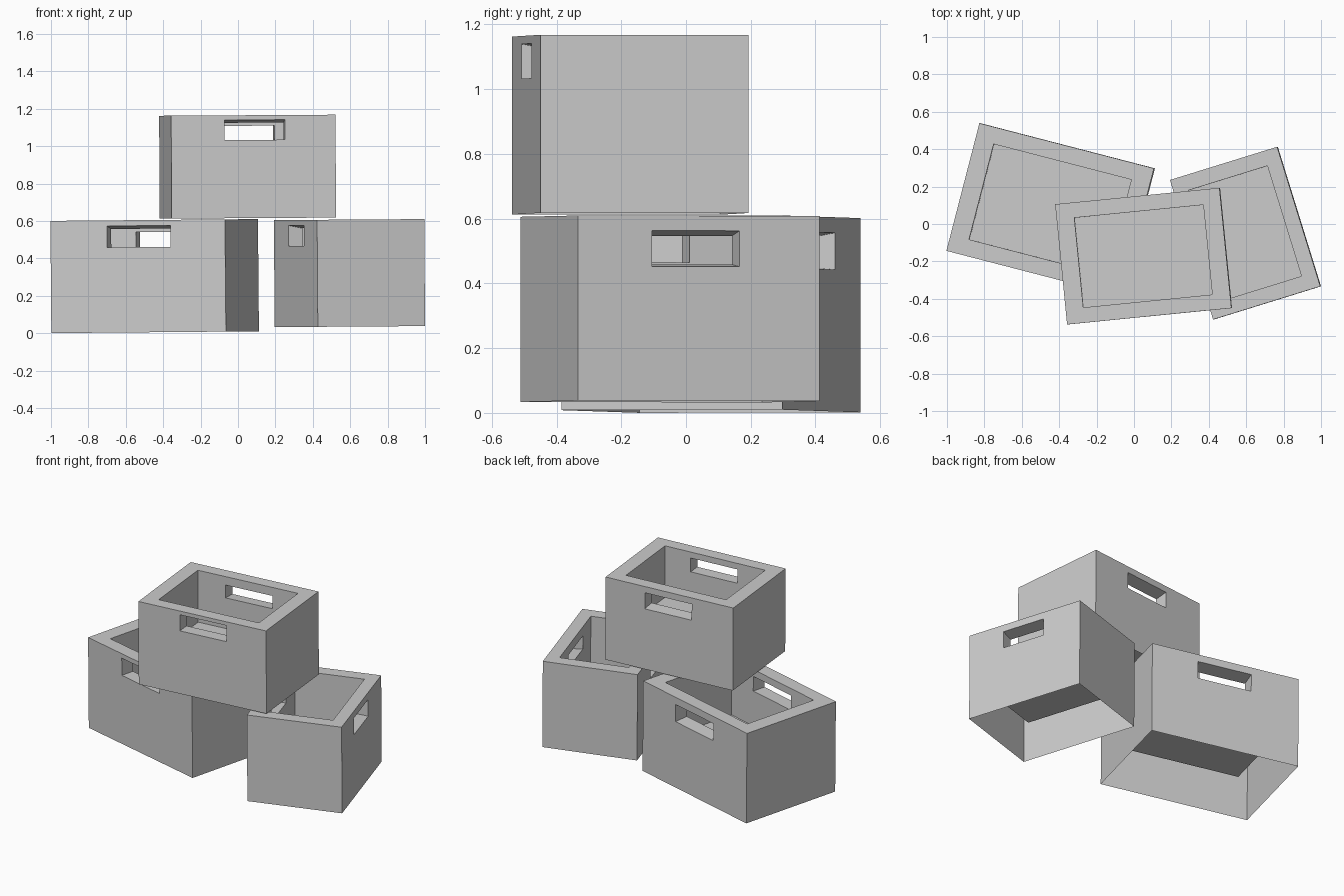
import bpy, bmesh
from math import radians
from mathutils import Matrix

if "Cube" in bpy.data.objects:
    bpy.data.objects.remove(bpy.data.objects["Cube"])


def crate(name, size, rim, hole_w, hole_z, hole_x, floor_z, pos, yaw, tilt):
    """Open crate: outer shell, rim, inner shell with raised floor, two handle slots."""
    lx, ly, h = size
    bm = bmesh.new()

    def quad(*pts):
        bm.faces.new([bm.verts.new(p) for p in pts])

    ox, oy = lx / 2, ly / 2
    ix, iy = ox - rim[0], oy - rim[1]
    x0, x1 = hole_x - hole_w / 2, hole_x + hole_w / 2

    # walls without handles, and the end strips of the rim
    for s in (-1, 1):
        quad((s*ox, -oy, 0), (s*ox, oy, 0), (s*ox, oy, h), (s*ox, -oy, h))
        quad((s*ix, -iy, floor_z), (s*ix, iy, floor_z), (s*ix, iy, h), (s*ix, -iy, h))
        quad((s*ox, -oy, h), (s*ox, oy, h), (s*ix, iy, h), (s*ix, -iy, h))

    # walls with handle slots; rear slot slightly lower, slots narrow inward
    for s in (-1, 1):
        drop = 0.03 * h if s > 0 else 0
        a, b = hole_z[0] - drop, hole_z[1] - drop
        a_in, b_in = a + (0.013 * h if s > 0 else 0), b - 0.027 * h
        outer = [(x0, a), (x1, a), (x1, b), (x0, b)]
        inner = [(x0, a_in), (x1, a_in), (x1, b_in), (x0, b_in)]
        for x, y, z0, slot in ((ox, oy, 0, outer), (ix, iy, floor_z, inner)):
            frame = [(-x, z0), (x, z0), (x, h), (-x, h)]
            for i in range(4):
                j = (i + 1) % 4
                quad(*[(p[0], s*y, p[1]) for p in (frame[i], frame[j], slot[j], slot[i])])
        for i in range(4):
            j = (i + 1) % 4
            quad(*[(p[0], s*y, p[1]) for p, y in
                   ((outer[i], oy), (outer[j], oy), (inner[j], iy), (inner[i], iy))])
        quad((-ox, s*oy, h), (ox, s*oy, h), (ix, s*iy, h), (-ix, s*iy, h))

    # raised floor
    quad((-ix, -iy, floor_z), (ix, -iy, floor_z), (ix, iy, floor_z), (-ix, iy, floor_z))

    bmesh.ops.remove_doubles(bm, verts=bm.verts, dist=1e-5)
    bmesh.ops.recalc_face_normals(bm, faces=bm.faces)
    mesh = bpy.data.meshes.new(name)
    bm.to_mesh(mesh)
    bm.free()
    ob = bpy.data.objects.new(name, mesh)
    bpy.context.collection.objects.link(ob)
    ob.matrix_world = (Matrix.Translation(pos) @ Matrix.Rotation(radians(tilt), 4, 'Y')
                       @ Matrix.Rotation(radians(yaw), 4, 'Z'))


# two crates below, one stacked across them
crate("left_crate", (0.964, 0.705, 0.60), (0.102, 0.089), 0.35, (0.456, 0.570), 0.005, 0.225,
      (-0.443, 0.077, 0.005), -14.5, -0.5)
crate("right_crate", (0.781, 0.60, 0.572), (0.082, 0.08), 0.283, (0.432, 0.543), 0.01, 0.205,
      (0.598, -0.049, 0.035), -72.8, -0.4)
crate("top_crate", (0.883, 0.646, 0.55), (0.095, 0.082), 0.324, (0.418, 0.525), 0.007, 0.205,
      (0.053, -0.172, 0.615), 5.7, -0.35)
